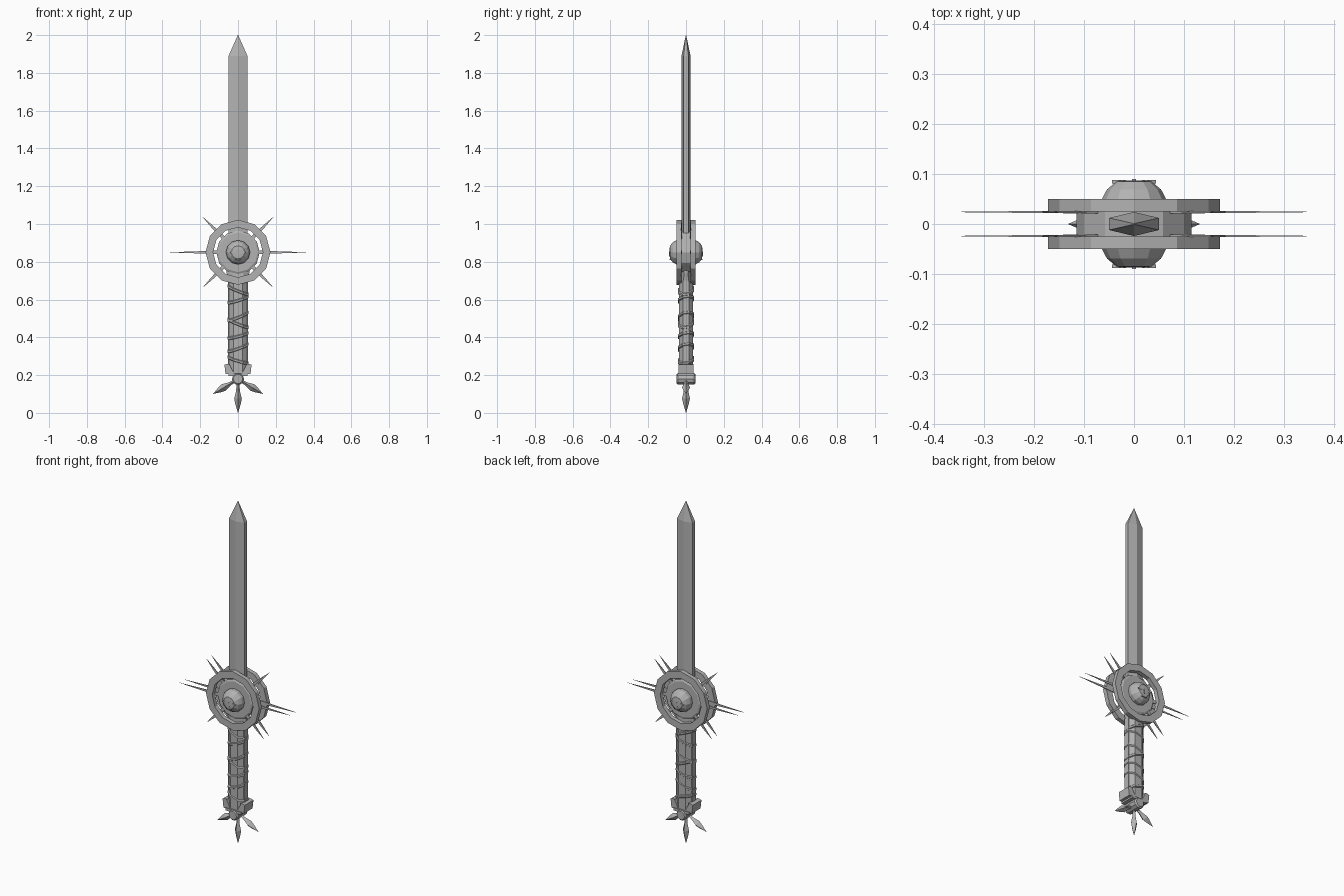
import bpy, bmesh, math
from mathutils import Vector, Matrix

old = bpy.data.objects.get("Cube")
if old:
    bpy.data.objects.remove(old)

steel = bpy.data.materials.new("grey_steel")
steel.use_nodes = True
GREY = (0.45, 0.45, 0.45, 1)
steel.diffuse_color = GREY
steel.node_tree.nodes["Principled BSDF"].inputs["Base Color"].default_value = GREY

HUB = 0.85      # height of the sun guard's centre
KNOB = 0.18     # height of the pommel's centre


def loft(name, loops, matrix=Matrix(), closed=False):
    """Skin equal-length loops of points; cap the ends unless closed."""
    bm = bmesh.new()
    rows = [[bm.verts.new(matrix @ Vector(p)) for p in loop] for loop in loops]
    pairs = list(zip(rows, rows[1:]))
    if closed:
        pairs.append((rows[-1], rows[0]))
    for a, b in pairs:
        for i in range(len(a)):
            j = (i + 1) % len(a)
            bm.faces.new((a[i], a[j], b[j], b[i]))
    if not closed:
        bm.faces.new(rows[0])
        bm.faces.new(rows[-1])
    bmesh.ops.remove_doubles(bm, verts=bm.verts, dist=0.00001)
    bmesh.ops.recalc_face_normals(bm, faces=bm.faces)
    mesh = bpy.data.meshes.new(name)
    bm.to_mesh(mesh)
    bm.free()
    mesh.materials.append(steel)
    obj = bpy.data.objects.new(name, mesh)
    bpy.context.collection.objects.link(obj)
    return obj


def circle(r, y, z, n=12):
    """Loop around the y axis."""
    return [(r * math.cos(math.tau * i / n), y, z + r * math.sin(math.tau * i / n))
            for i in range(n)]


def section(wide, edge, deep, z):
    """Flattened hexagonal blade section."""
    return [(wide, -edge, z), (wide, edge, z), (0, deep, z),
            (-wide, edge, z), (-wide, -edge, z), (0, -deep, z)]


def octagon(w, d, z, slope=0, bow=0):
    """Chamfered grip section, optionally tilted along x and bowed along y."""
    outline = [(w, -d * .45), (w, d * .45), (w * .5, d), (-w * .5, d),
               (-w, d * .45), (-w, -d * .45), (-w * .5, -d), (w * .5, -d)]
    return [(x, y, z + slope * x + bow * y) for x, y in outline]


def box(name, x0, x1, y0, y1, z0, z1, matrix=Matrix()):
    return loft(name, [[(x0, y0, z), (x1, y0, z), (x1, y1, z), (x0, y1, z)]
                       for z in (z0, z1)], matrix)


# Blade with a central ridge and a pointed tip
loft("blade", [section(.05, .012, .024, HUB), section(.05, .012, .024, 1.89),
               section(.001, .001, .001, 2.0)])

# Inner disc of the guard
loft("guard_disc", [circle(.105, -.03, HUB), circle(.115, -.025, HUB),
                    circle(.115, .025, HUB), circle(.105, .03, HUB)])

for side, label in ((-1, "front"), (1, "back")):
    # Twelve-sided outer ring
    loft(label + "_ring", [circle(.172, side * .025, HUB), circle(.172, side * .05, HUB),
                           circle(.132, side * .05, HUB), circle(.132, side * .025, HUB)],
         closed=True)

    # Domed face in the middle of the guard
    loft(label + "_dome", [circle(r, side * y, HUB) for r, y in
                           ((.064, .02), (.064, .05), (.054, .069), (.035, .085), (.015, .087))])

    # Eyes, nose and mouth
    for x in (-.03, .03):
        loft(label + "_eye", [[(x - .014, side * y, HUB), (x, side * y, HUB - .006),
                               (x + .014, side * y, HUB), (x, side * y, HUB + .006)]
                              for y in (.081, .088)])
    box(label + "_nose", -.004, .004, side * .083, side * .09, HUB - .02, HUB + .005)
    box(label + "_mouth", -.014, .014, side * .08, side * .087, HUB - .04, HUB - .034)

    # Sun rays: long at the sides, short on the diagonals
    for angle, length in ((0, .36), (45, .265), (135, .265),
                          (180, .36), (225, .26), (315, .26)):
        turn = Matrix.Translation((0, side * .024, HUB)) @ Matrix.Rotation(-math.radians(angle), 4, 'Y')
        loft(label + "_ray", [[(x, -t, -w), (x, t, -w), (x, t, w), (x, -t, w)]
                              for x, t, w in ((.09, .003, .011), (.2, .002, .006),
                                              (length, .0003, .0006))], turn)

# Collar under the guard and the grip
loft("collar", [octagon(.045, .03, .67), octagon(.06, .025, .74), octagon(.06, .025, .78)])
loft("grip", [octagon(.048, .037, .2), octagon(.048, .037, .69)])

# Raised splints on both sides of the grip
for s in (-1, 1):
    box("grip_splint", s * .03, s * .052, -.017, .017, .24, .7)

# Slanted cord wraps
for z, slope in ((.65, -.4), (.6, .3), (.51, .4), (.475, -.4), (.41, .25), (.345, .35), (.28, -.3)):
    loft("cord_wrap", [octagon(w, d, z + h, slope, .15) for w, d, h in
                       ((.049, .036, -.009), (.055, .042, -.005),
                        (.055, .042, .005), (.049, .036, .009))])

# Flared clasps at the foot of the grip
for s in (-1, 1):
    loft("clasp", [[(s * a, -.04, z), (s * b, -.04, z), (s * b, .04, z), (s * a, .04, z)]
                   for a, b, z in ((.02, .066, .205), (.045, .072, .255), (.045, .056, .26))])

# Pommel knob, lying front to back
box("pommel_plate", -.05, .05, -.045, .045, .195, .21)
loft("pommel_knob", [circle(.025, -.05, KNOB, 10), circle(.032, -.042, KNOB, 10),
                     circle(.032, .042, KNOB, 10), circle(.025, .05, KNOB, 10)])

# Three leaf spikes fanning out below the knob
for angle, length in ((0, .18), (59, .153), (-59, .153)):
    fan = Matrix.Translation((0, 0, KNOB)) @ Matrix.Rotation(math.radians(angle), 4, 'Y')
    loft("pommel_leaf", [[(w, 0, -f * length), (0, d, -f * length),
                          (-w, 0, -f * length), (0, -d, -f * length)]
                         for f, w, d in ((.1, .007, .008), (.35, .01, .012),
                                         (.58, .02, .021), (.75, .014, .014),
                                         (1, .0005, .0005))], fan)
